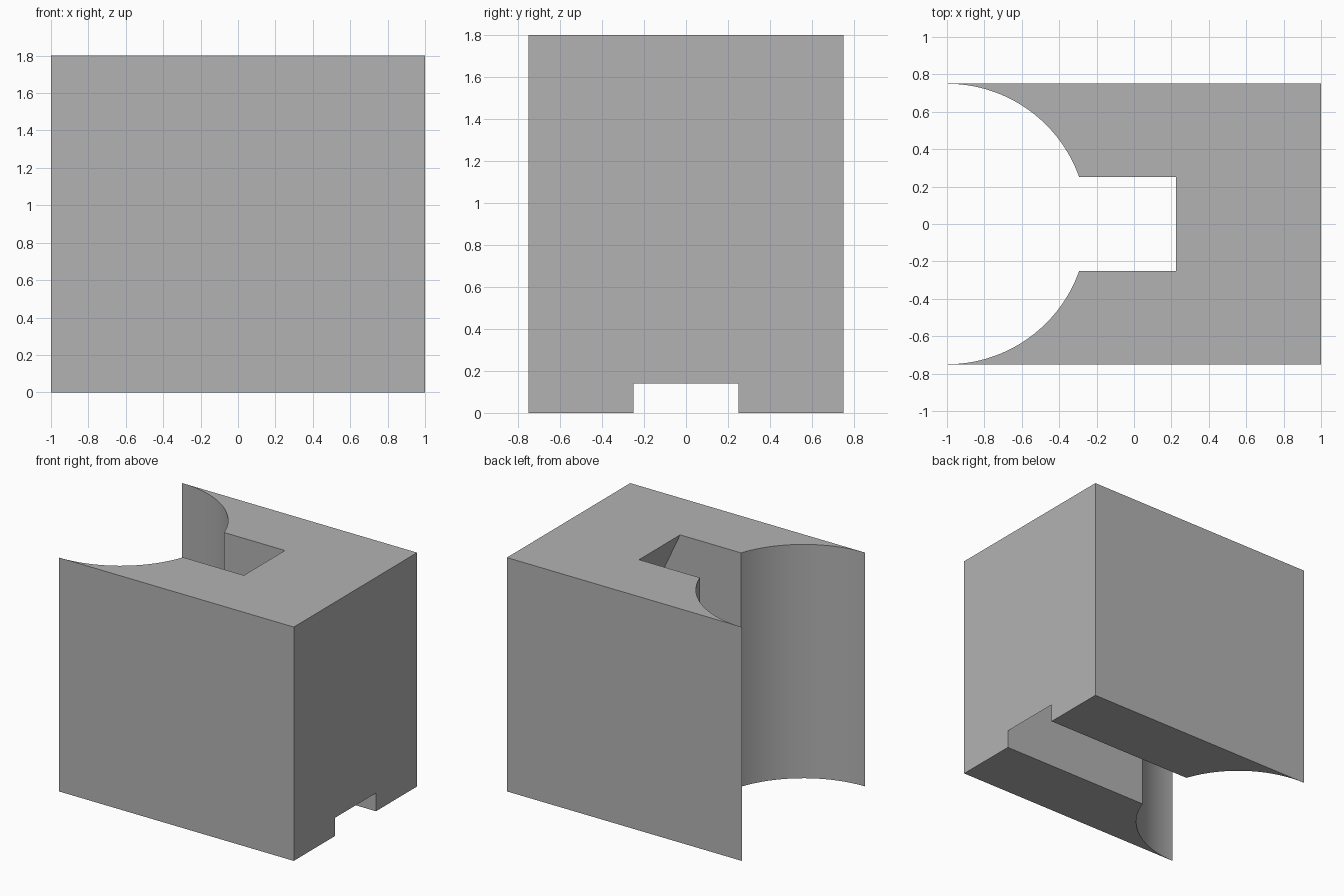
import bpy, bmesh
from math import sin, cos, pi

cube = bpy.data.objects.get("Cube")
if cube:
    bpy.data.objects.remove(cube, do_unlink=True)

HALF_X, HALF_Y, HEIGHT = 1.0, 0.75, 1.8
SLOT_HALF, SLOT_END, NOTCH = 0.25, 0.225, 0.14
ARC_STEPS = 64

gray = bpy.data.materials.new("plain gray")
gray.use_nodes = True
color = (0.45, 0.45, 0.45, 1)
gray.diffuse_color = color
gray.node_tree.nodes["Principled BSDF"].inputs["Base Color"].default_value = color


def prism(name, points, direction):
    """Extrude a flat outline of 3D points along a direction."""
    bm = bmesh.new()
    face = bm.faces.new([bm.verts.new(p) for p in points])
    moved = bmesh.ops.extrude_face_region(bm, geom=[face])["geom"]
    verts = [v for v in moved if isinstance(v, bmesh.types.BMVert)]
    bmesh.ops.translate(bm, verts=verts, vec=direction)
    bmesh.ops.recalc_face_normals(bm, faces=bm.faces)
    mesh = bpy.data.meshes.new(name)
    bm.to_mesh(mesh)
    bm.free()
    mesh.materials.append(gray)
    obj = bpy.data.objects.new(name, mesh)
    bpy.context.collection.objects.link(obj)
    return obj


# Block with a half-round hollow in its -x side
angles = [pi / 2 - pi * i / ARC_STEPS for i in range(ARC_STEPS + 1)]
plan = [(-HALF_X + HALF_Y * cos(a), HALF_Y * sin(a), 0) for a in angles]
plan += [(HALF_X, -HALF_Y, 0), (HALF_X, HALF_Y, 0)]
block = prism("block", plan, (0, 0, HEIGHT))

# Slot with a sloping end wall that runs out through the +x side
slope = (HALF_X - SLOT_END) / (HEIGHT - NOTCH)
over = 0.2
side = [(-HALF_X - over, -over), (HALF_X + over, -over),
        (HALF_X + over, NOTCH - over / slope), (HALF_X, NOTCH),
        (SLOT_END - over * slope, HEIGHT + over), (-HALF_X - over, HEIGHT + over)]
# Keep the outline open below the notch corner
side[2] = (HALF_X + over, NOTCH)
slot = prism("slot_cutter", [(x, -SLOT_HALF, z) for x, z in side],
             (0, 2 * SLOT_HALF, 0))
slot.hide_render = True

cut = block.modifiers.new("slot", "BOOLEAN")
cut.operation = "DIFFERENCE"
cut.solver = "EXACT"
cut.object = slot

# Apply the cut, then smooth only the hollow
bpy.ops.object.select_all(action="DESELECT")
bpy.context.view_layer.objects.active = block
block.select_set(True)
bpy.ops.object.modifier_apply(modifier=cut.name)
bpy.data.objects.remove(slot, do_unlink=True)
bpy.ops.object.shade_smooth_by_angle(angle=pi / 9)
